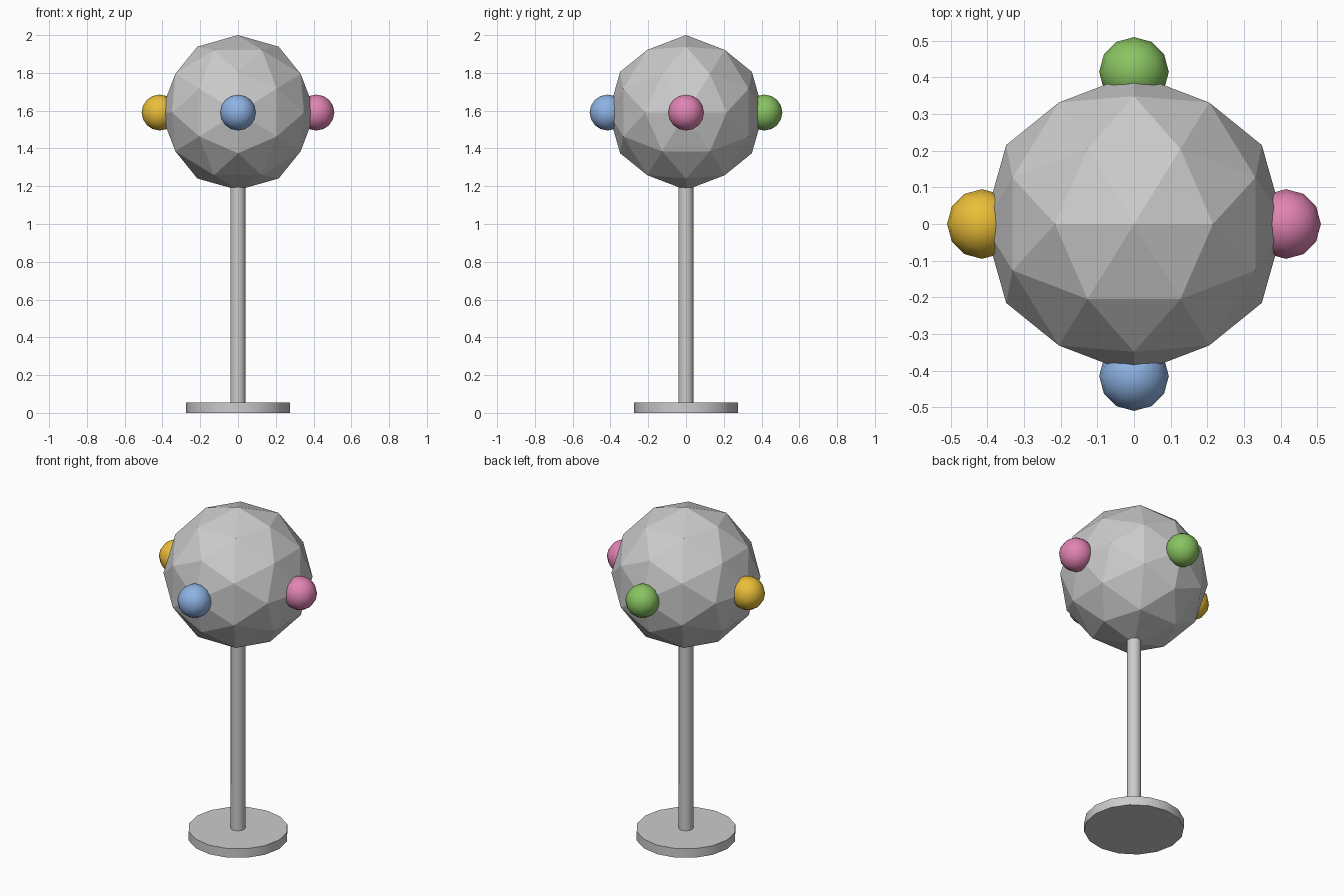
import bpy, bmesh, math

if "Cube" in bpy.data.objects:
    bpy.data.objects.remove(bpy.data.objects["Cube"])

BALL_Z, BALL_R = 1.59, 0.41


def cylinder(name, radius, z0, z1, sides):
    bpy.ops.mesh.primitive_cylinder_add(vertices=sides, radius=radius, depth=z1 - z0,
                                        location=(0, 0, (z0 + z1) / 2))
    ob = bpy.context.object
    ob.name = name
    bpy.ops.object.shade_smooth_by_angle(angle=math.radians(35))
    return ob


# Stand
cylinder("base", 0.275, 0, 0.055, 16)
cylinder("pole", 0.04, 0.05, 1.22, 12)

# Faceted ball: icosahedron with an edge on top, subdivided once onto a sphere
phi = (1 + math.sqrt(5)) / 2
bm = bmesh.new()
for a in (-1, 1):
    for b in (-phi, phi):
        for co in ((a, 0, b), (b, a, 0), (0, b, a)):
            bm.verts.new(co)
bmesh.ops.convex_hull(bm, input=bm.verts[:])
bmesh.ops.subdivide_edges(bm, edges=bm.edges[:], cuts=1, use_grid_fill=True)
for v in bm.verts:
    v.co = v.co.normalized() * BALL_R
bmesh.ops.recalc_face_normals(bm, faces=bm.faces[:])
mesh = bpy.data.meshes.new("ball")
bm.to_mesh(mesh)
bm.free()
ball = bpy.data.objects.new("ball", mesh)
ball.location.z = BALL_Z
bpy.context.collection.objects.link(ball)

# Coloured knobs around the equator
knobs = [("front", 0, -1, (0.27, 0.45, 0.78)), ("right", 1, 0, (0.75, 0.23, 0.45)),
         ("back", 0, 1, (0.25, 0.55, 0.12)), ("left", -1, 0, (0.83, 0.52, 0.04))]
for side, x, y, colour in knobs:
    bpy.ops.mesh.primitive_uv_sphere_add(segments=12, ring_count=8, radius=0.095,
                                         location=(x * 0.415, y * 0.415, BALL_Z))
    ob = bpy.context.object
    ob.name = side + "_knob"
    bpy.ops.object.shade_smooth()
    mat = bpy.data.materials.new(side + "_paint")
    mat.diffuse_color = (*colour, 1)
    mat.use_nodes = True
    mat.node_tree.nodes["Principled BSDF"].inputs["Base Color"].default_value = mat.diffuse_color
    ob.data.materials.append(mat)
